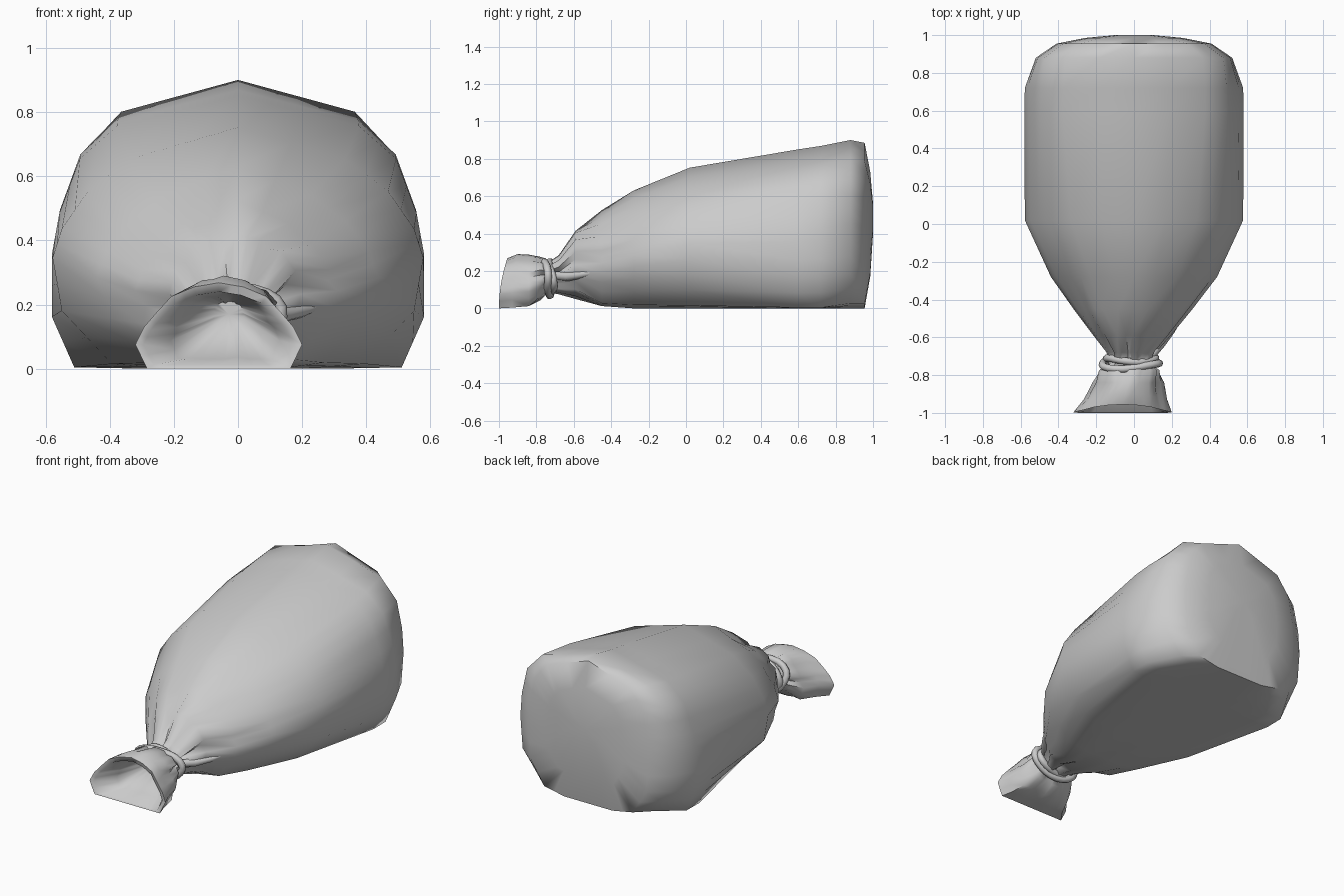
import bpy, bmesh
from math import sin, cos, pi

if "Cube" in bpy.data.objects:
    bpy.data.objects.remove(bpy.data.objects["Cube"])

# Right half outlines, bottom centre to top centre (x / half width, z / height)
BODY = [(0, 0), (.5, 0), (.88, .005), (1, .19), (1, .42), (.96, .57), (.85, .77), (.65, .89), (0, 1)]
SLOPE = [(0, 0), (.35, 0), (.68, .02), (.95, .24), (1, .46), (.95, .58), (.81, .735), (.58, .87), (0, 1)]
FRONT = [(0, 0), (.3, 0), (.6, .03), (.92, .25), (1, .45), (.93, .58), (.76, .73), (.52, .86), (0, 1)]
BACK = [(0, 0), (.4, .0), (.74, .03), (.97, .2), (1, .42), (.98, .58), (.91, .76), (.7, .89), (0, 1)]
NECK = [(0, 0), (.4, .04), (.75, .14), (.95, .32), (1, .5), (.92, .7), (.7, .87), (.38, .97), (0, 1)]
MOUTH = [(0, 0), (.45, 0), (.86, 0), (1, .28), (.9, .48), (.75, .65), (.57, .84), (.3, .95), (0, 1)]


def outline(half):
    """Mirror the half outline and add a midpoint to each edge."""
    loop = half + [(-x, z) for x, z in reversed(half[1:-1])]
    pts = []
    for i, (x, z) in enumerate(loop):
        x2, z2 = loop[(i + 1) % len(loop)]
        pts += [(x, z), ((x + x2) / 2, (z + z2) / 2)]
    return pts


def ring(bm, half, y, cx, w, z0, z1, pleat=0, tilt=0):
    """Cross-section of the sack; pleat pulls every second point inward."""
    verts = []
    for i, (x, z) in enumerate(outline(half)):
        k = 1 - pleat * (1 + .4 * sin(i * 2.3)) if i % 4 == 1 else 1
        verts.append(bm.verts.new((cx + x * w * k, y + tilt * z * z,
                                   z0 + (z1 - z0) * (.5 + (z - .5) * k))))
    return verts


def smooth(ob, angle):
    bpy.ops.object.select_all(action='DESELECT')
    ob.select_set(True)
    bpy.context.view_layer.objects.active = ob
    bpy.ops.object.shade_smooth_by_angle(angle=angle)


def loft(name, rings, angle):
    bm = bmesh.new()
    loops = [ring(bm, *r) for r in rings]
    for a, b in zip(loops, loops[1:]):
        n = len(a)
        for i in range(n):
            bm.faces.new((a[i], a[(i + 1) % n], b[(i + 1) % n], b[i]))
    for end in (loops[0], loops[-1]):
        f = bm.faces.new(end)
        bmesh.ops.poke(bm, faces=[f])
    bmesh.ops.recalc_face_normals(bm, faces=bm.faces)
    me = bpy.data.meshes.new(name)
    bm.to_mesh(me)
    bm.free()
    ob = bpy.data.objects.new(name, me)
    bpy.context.collection.objects.link(ob)
    smooth(ob, angle)


# Sack: back end, full body, gathered neck, flared mouth, then the hollow inside
loft("sack", [
    (BACK, 1.0, 0, .10, .40, .56),
    (BACK, .985, 0, .26, .17, .73),
    (BACK, .955, 0, .41, .0, .885),
    (BACK, .88, 0, .52, .0, .90),
    (BODY, .72, 0, .578, .0, .868),
    (BODY, .60, 0, .58, .0, .85),
    (SLOPE, .02, 0, .578, .0, .752),
    (FRONT, -.28, 0, .44, .0, .63, .01),
    (FRONT, -.45, -.005, .315, .012, .525, .05),
    (NECK, -.59, -.01, .205, .05, .415, .13),
    (NECK, -.68, -.015, .13, .075, .285, .25),
    (NECK, -.74, -.02, .115, .085, .245, .22),
    (NECK, -.775, -.025, .16, .045, .275, .15),
    (MOUTH, -.84, -.03, .19, .012, .287, .06),
    (MOUTH, -.93, -.045, .22, .004, .29, .02, .03),
    (MOUTH, -1.0, -.06, .26, .0, .268, 0, .045),
    (MOUTH, -.995, -.06, .235, .012, .24, 0, .05),
    (MOUTH, -.89, -.04, .17, .03, .235, .04, .02),
    (NECK, -.78, -.03, .05, .13, .21, .1),
], 1.1)


def tube(name, points, bevel, cyclic):
    """Tube through (x, y, z, radius) points, as a smooth mesh."""
    cu = bpy.data.curves.new(name, 'CURVE')
    cu.dimensions = '3D'
    cu.bevel_depth = bevel
    cu.bevel_resolution = 2
    cu.use_fill_caps = not cyclic
    sp = cu.splines.new('POLY')
    sp.points.add(len(points) - 1)
    for p, (x, y, z, r) in zip(sp.points, points):
        p.co = (x, y, z, 1)
        p.radius = r
    sp.use_cyclic_u = cyclic
    ob = bpy.data.objects.new(name, cu)
    bpy.context.collection.objects.link(ob)
    bpy.ops.object.select_all(action='DESELECT')
    ob.select_set(True)
    bpy.context.view_layer.objects.active = ob
    bpy.ops.object.convert(target='MESH')
    smooth(bpy.context.object, 1.0)


# Cord: two uneven loops around the neck
def cord(name, y, wx, wz, lean, phase):
    pts = []
    for i in range(24):
        a = 2 * pi * i / 24
        r = 1 + .06 * sin(3 * a + phase)
        pts.append((-.02 + wx * r * cos(a),
                    y - lean * sin(a) + .01 * sin(2 * a + phase),
                    .165 + wz * r * sin(a), 1))
    tube(name, pts, .02, True)


cord("cord_front", -.742, .15, .092, .018, .5)
cord("cord_back", -.718, .13, .08, .004, 2.4)

# Raised fold of cloth running back from the neck on the right side
tube("side_fold", [(.08, -.71, .175, 1), (.145, -.63, .17, 1.1),
                   (.2, -.56, .18, .9), (.255, -.48, .195, .4)], .022, False)
